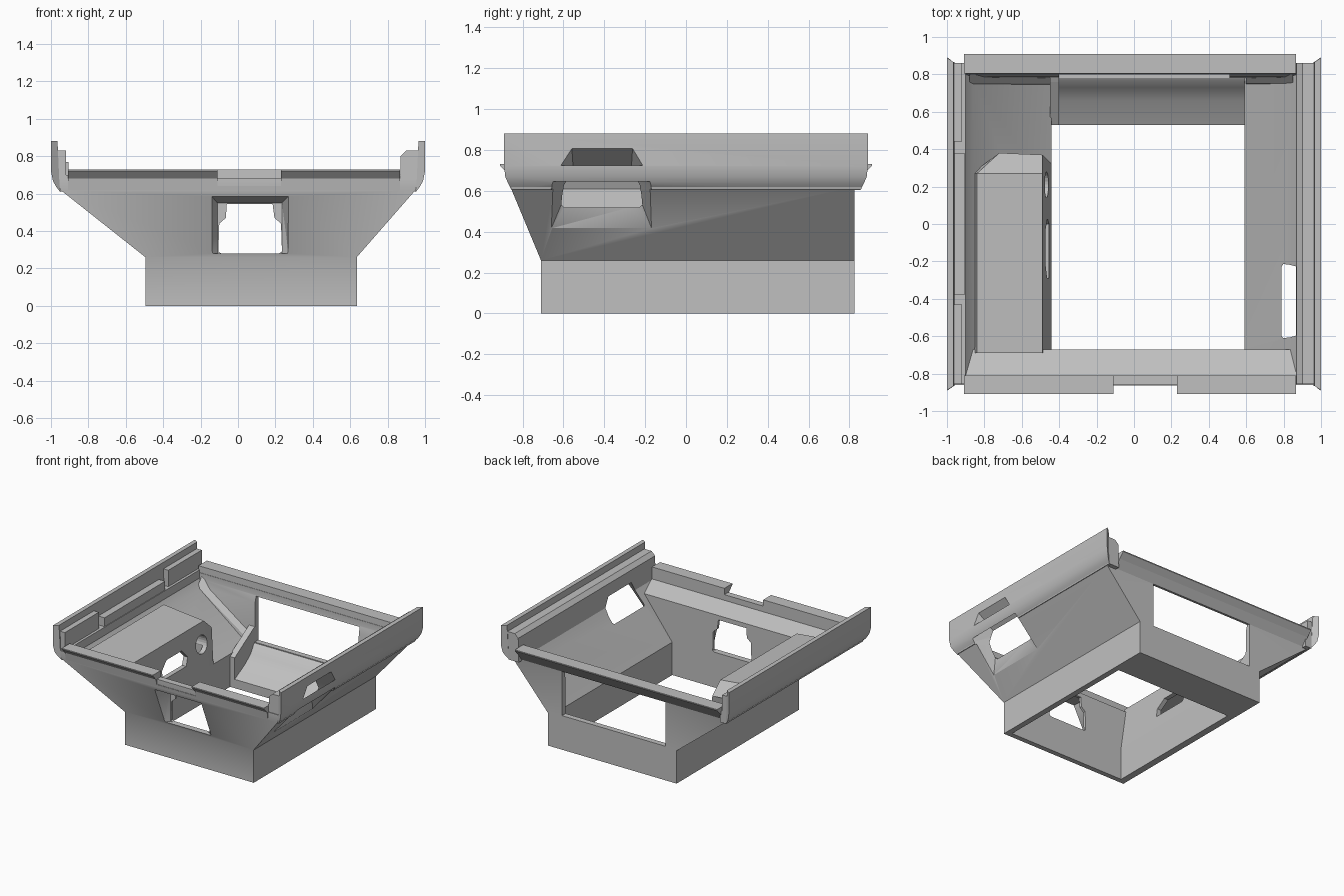
import bpy, bmesh, math

if "Cube" in bpy.data.objects:
    bpy.data.objects.remove(bpy.data.objects["Cube"])

grey = bpy.data.materials.new("light_grey")
grey.diffuse_color = (0.53, 0.53, 0.53, 1)
grey.use_nodes = True
grey.node_tree.nodes["Principled BSDF"].inputs["Base Color"].default_value = grey.diffuse_color


def finish(name, bm):
    """Outward normals, grey material, linked object."""
    bmesh.ops.recalc_face_normals(bm, faces=bm.faces)
    if bm.calc_volume(signed=True) < 0:
        bmesh.ops.reverse_faces(bm, faces=bm.faces)
    me = bpy.data.meshes.new(name)
    bm.to_mesh(me)
    bm.free()
    me.materials.append(grey)
    ob = bpy.data.objects.new(name, me)
    bpy.context.collection.objects.link(ob)
    return ob


def loft(name, rings):
    """Closed solid through rings that share a vertex count."""
    bm = bmesh.new()
    vs = [[bm.verts.new(p) for p in r] for r in rings]
    n = len(rings[0])
    for a, b in zip(vs, vs[1:]):
        for i in range(n):
            j = (i + 1) % n
            bm.faces.new((a[i], a[j], b[j], b[i]))
    bm.faces.new(vs[0])
    bm.faces.new(vs[-1])
    return finish(name, bm)


def hull(name, points):
    """Convex solid around a few points."""
    bm = bmesh.new()
    for p in points:
        bm.verts.new(p)
    bmesh.ops.convex_hull(bm, input=bm.verts)
    bmesh.ops.delete(bm, geom=[v for v in bm.verts if not v.link_faces], context='VERTS')
    return finish(name, bm)


def along_x(name, prof, x0, x1):
    return loft(name, [[(x, y, z) for y, z in prof] for x in (x0, x1)])


def along_y(name, prof, y0, y1):
    return loft(name, [[(x, y, z) for x, z in prof] for y in (y0, y1)])


def box(name, x0, x1, y0, y1, z0, z1):
    return along_y(name, [(x0, z0), (x1, z0), (x1, z1), (x0, z1)], y0, y1)


def frustum(name, levels):
    return loft(name, [[(a, c, z), (b, c, z), (b, d, z), (a, d, z)]
                       for a, b, c, d, z in levels])


def cut(ob, *cutters, keep=False):
    for c in cutters:
        m = ob.modifiers.new("cut", 'BOOLEAN')
        m.operation = 'DIFFERENCE'
        m.solver = 'EXACT'
        m.object = c
        bpy.context.view_layer.objects.active = ob
        bpy.ops.object.modifier_apply(modifier=m.name)
        if not keep:
            bpy.data.objects.remove(c)


def smooth(ob, angle=30):
    bpy.ops.object.select_all(action='DESELECT')
    ob.select_set(True)
    bpy.context.view_layer.objects.active = ob
    bpy.ops.object.shade_smooth_by_angle(angle=math.radians(angle))


# Hopper with square collar, flared on three sides
hopper = frustum("hopper", [
    (-.495, .635, -.71, .825, 0), (-.495, .635, -.71, .825, .26),
    (-.95, .95, -.86, .825, .62), (-.96, .96, -.86, .84, .68)])
cut(hopper, frustum("cavity", [
    (-.44, .59, -.67, .78, -.05), (-.44, .59, -.67, .78, .26),
    (-.86, .835, -.67, .785, .58), (-.90, .87, -.81, .80, .635),
    (-.90, .87, -.81, .80, .80)]))

# Back window and small left opening
cut(hopper, box("back_window", -.40, .51, .70, 1, .27, .63),
    box("left_opening", -.95, -.48, -.2, .2, .29, .42))

# Front window: flared recess, then a shouldered through hole
cut(hopper,
    hull("front_recess", [
        (-.14, -.725, .28), (.27, -.725, .28), (.27, -.85, .585), (-.14, -.85, .585),
        (-.11, -.69, .28), (.235, -.69, .28), (.235, -.69, .55), (-.11, -.69, .55)]),
    along_y("front_hole", [(-.105, .29), (-.09, .28), (.22, .28), (.235, .29),
                           (.23, .44), (.195, .47), (.185, .545), (-.06, .545),
                           (-.065, .47), (-.10, .44)], -.80, -.60))

# Side walls: thin curved outer plates with slightly flared ends
plate = ((.945, .605, .855), (.972, .635, .87), (.99, .67, .885), (1, .72, .89),
         (1, .88, .89), (.965, .88, .865), (.955, .66, .86))
walls = {}
for nm, s in (("left_wall", -1), ("right_wall", 1)):
    walls[nm] = loft(nm, [[(s * x, e * y, z) for x, z, y in plate] for e in (-1, 1)])

# Inner steps along the walls
right_step = along_y("right_step", [(.865, .61), (.955, .61), (.968, .66), (.968, .83),
                                    (.90, .83), (.87, .80)], -.855, .86)
along_y("left_step_base", [(-.90, .61), (-.955, .61), (-.968, .66), (-.968, .70),
                           (-.90, .70)], -.855, .86)
for nm, y0, y1, x1, top in (("left_step_front", -.855, -.43, -.92, .83),
                            ("left_step_middle", -.38, .38, -.905, .77),
                            ("left_step_back", .44, .86, -.92, .83)):
    box(nm, -.968, x1, y0, y1, .68, top)

# Right window, flared outwards with a steep sill
right_cut = hull("right_window", [
    (.79, -.59, .53), (.79, -.235, .53), (.83, -.27, .675), (.83, -.55, .675),
    (.772, -.66, .415), (.772, -.168, .415), (.97, -.165, .62), (.97, -.663, .62),
    (1.03, -.26, .83), (1.03, -.56, .83)])
for ob in (hopper, right_step):
    cut(ob, right_cut, keep=True)
cut(walls["right_wall"], right_cut)
for ob in (hopper, *walls.values()):
    smooth(ob, 30)

# Front and back rim strips
front_rim = along_x("front_rim", [(-.81, .73), (-.91, .73), (-.91, .722),
                                  (-.87, .68), (-.86, .62), (-.81, .625)], -.91, .865)
cut(front_rim, box("rim_notch", -.11, .23, -1, -.7, .64, .8))
along_x("back_rim", [(.805, .73), (.91, .73), (.91, .722), (.87, .68),
                     (.825, .62), (.80, .625)], -.91, .865)

# Curved sill inside the back of the collar, and the corner post
smooth(along_x("back_sill", [(.53, 0), (.80, 0), (.80, .27), (.77, .26), (.73, .195),
                             (.66, .14), (.53, .07)], -.45, .60), 40)
along_x("corner_post", [(.53, .02), (.80, .02), (.80, .40), (.76, .38), (.53, .24)],
        -.45, -.40)

# Fillets where the side slopes meet the back wall
for nm, x0, x1 in (("left_fillet", -.42, -.88), ("right_fillet", .60, .85)):
    loft(nm, [[(x, .80, z - .02), (x, .745, z - .02), (x, .75, z + .01),
               (x, .80, z + .07)] for x, z in ((x0, .27), (x1, .585))])


# Hollow equipment bay along the left side
def bay_ring(y):
    return [(x, y, z) for x, z in ((-.44, .26), (-.49, .61), (-.84, .645),
                                   (-.855, .56), (-.48, .27))]


bay = loft("side_bay", [bay_ring(-.69), bay_ring(.27),
                        [(-.44, .32, .26), (-.49, .37, .52), (-.72, .38, .54),
                         (-.84, .29, .55), (-.48, .32, .27)]])
cut(bay, loft("bay_void", [[(x, y, z) for x, z in ((-.47, .20), (-.52, .575),
                            (-.82, .60), (-1.0, .56), (-1.0, .20))]
                           for y in (-.66, .27)]))
cut(bay,
    along_x("hex_hole", [(-.29, .36), (.0, .36), (.03, .42), (-.03, .49),
                         (-.22, .49), (-.29, .43)], -.56, -.38),
    along_x("round_hole", [(.21 + .07 * math.cos(a * math.pi / 12),
                            .45 + .07 * math.sin(a * math.pi / 12))
                           for a in range(24)], -.56, -.38))
